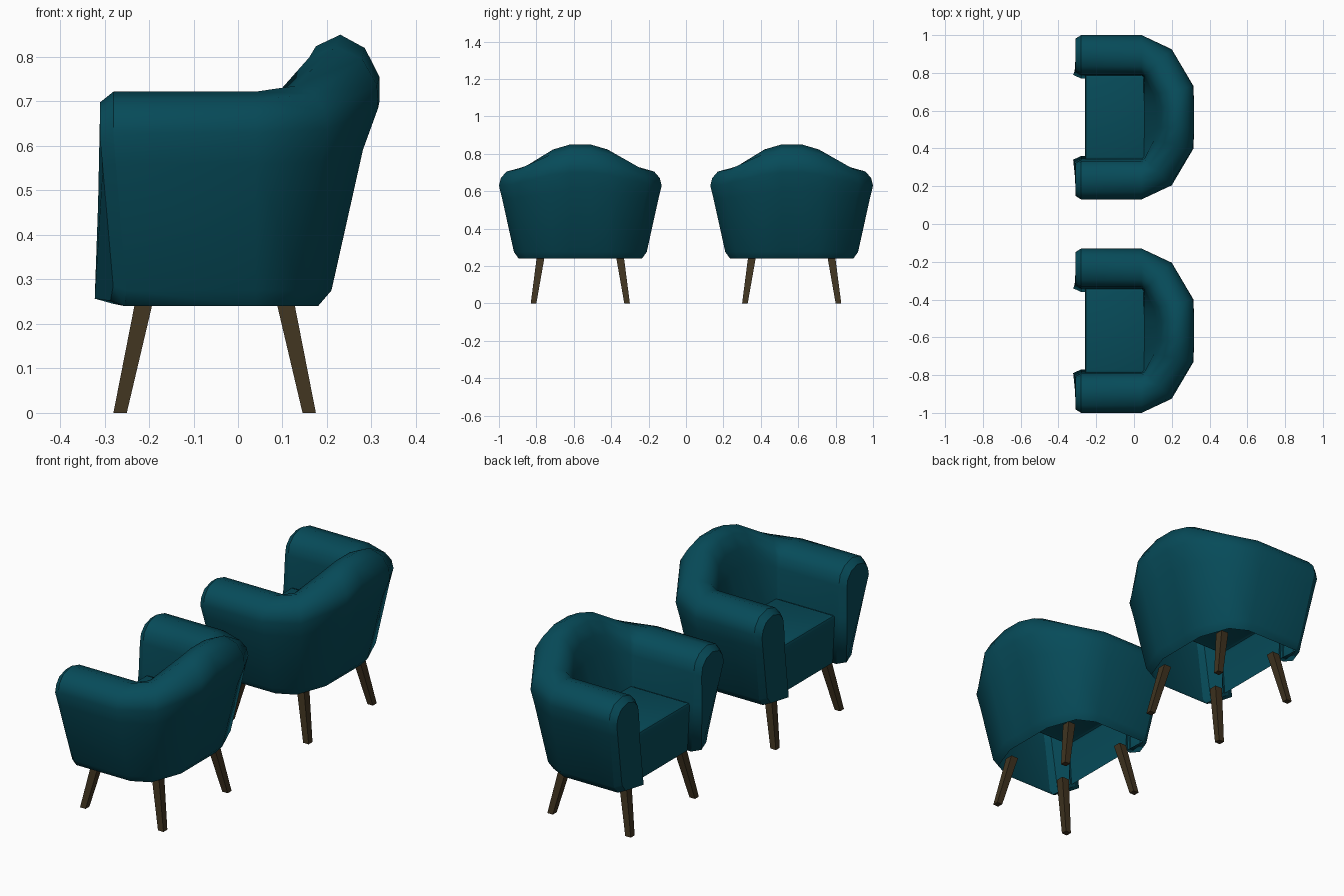
import bpy, bmesh, math
from mathutils import Vector

if "Cube" in bpy.data.objects:
    bpy.data.objects.remove(bpy.data.objects["Cube"])


def material(name, rgb):
    m = bpy.data.materials.new(name)
    m.diffuse_color = (*rgb, 1)
    m.use_nodes = True
    m.node_tree.nodes["Principled BSDF"].inputs["Base Color"].default_value = m.diffuse_color
    return m


TEAL = material("teal fabric", (0.002, 0.070, 0.100))
WOOD = material("dark wood", (0.050, 0.033, 0.014))


def finish(bm, name, mat, angle=None):
    for f in bm.faces:
        f.smooth = True
    if angle:
        for e in bm.edges:
            if len(e.link_faces) == 2 and e.calc_face_angle(0) > math.radians(angle):
                e.smooth = False
    me = bpy.data.meshes.new(name)
    bm.to_mesh(me)
    bm.free()
    me.materials.append(mat)
    ob = bpy.data.objects.new(name, me)
    bpy.context.collection.objects.link(ob)
    return ob


# Cross-sections (outward distance, height): arm and back of the tub shell
ARM = [(.33, .24), (.355, .275), (.418, .56), (.435, .63), (.425, .67), (.395, .705),
       (.33, .722), (.27, .705), (.235, .67), (.225, .62), (.222, .47), (.205, .245)]
BACK = [(.18, .24), (.21, .275), (.28, .60), (.318, .70), (.318, .755), (.285, .82),
        (.23, .85), (.175, .824), (.145, .76), (.12, .68), (.052, .465), (.05, .25)]

# Stations along half the U: inner plan point, outer plan point, arm-to-back blend
STATIONS = [((-.25, .222), (-.25, .435), 0),
            ((.04, .222), (.04, .435), 0),
            ((.05, .212), (.20, .36), .1),
            ((.05, .11), (.315, .165), .79),
            ((.05, .05), (.318, .055), 1)]


def half_rings():
    panel, rim = [], []
    # Arm front: bevelled panel whose lower outer side leans back
    for y, z in ARM:
        k = min(max((.6 - z) / .35, 0), 1)
        u = max((y - .222) / .213, 0)
        yc = .33 - .055 * k
        panel.append(Vector((-.31 + k * (-.012 + .07 * u),
                             yc + (y - yc) * (.82 - .1 * k),
                             .48 + (z - .48) * (.9 if z > .48 else .95))))
        rim.append(Vector((-.28 + k * .05 * u, y, z)))
    rings = [panel, rim]
    for inner, outer, t in STATIONS:
        i, o = Vector(inner), Vector(outer)
        ring = []
        for (a, za), (b, zb) in zip(ARM, BACK):
            u = (a - .222) / .213 * (1 - t) + (b - .05) / .268 * t
            p = i + (o - i) * u
            ring.append(Vector((p.x, p.y, za + (zb - za) * t)))
        rings.append(ring)
    return rings


def shell(name):
    half = half_rings()
    rings = half + [[Vector((p.x, -p.y, p.z)) for p in r] for r in reversed(half)]
    bm = bmesh.new()
    vs = [[bm.verts.new(p) for p in r] for r in rings]
    n, last = len(ARM), len(rings) - 1
    hidden = []
    for j in range(last):
        r0, r1 = vs[j], vs[j + 1]
        for k in range(n):
            f = bm.faces.new((r0[k], r0[(k + 1) % n], r1[(k + 1) % n], r1[k]))
            # Underside is open behind the arm fronts
            if k >= n - 2 and 2 <= j < last - 2:
                hidden.append(f)
    bm.faces.new(vs[0])
    bm.faces.new(vs[-1])
    bmesh.ops.recalc_face_normals(bm, faces=bm.faces[:])
    bmesh.ops.delete(bm, geom=hidden, context='FACES_ONLY')
    # Piping creases round the arm fronts
    for r in (vs[0], vs[1], vs[-2], vs[-1]):
        for k in range(n):
            e = bm.edges.get((r[k], r[(k + 1) % n]))
            if e:
                e.smooth = False
    return finish(bm, name, TEAL)


def prism(bottom, top, sb, st, name, mat, bevel=0):
    """Four-sided block from a bottom rectangle to a top rectangle."""
    bm = bmesh.new()
    bmesh.ops.create_cube(bm, size=1)
    for v in bm.verts:
        c, s = (Vector(top), st) if v.co.z > 0 else (Vector(bottom), sb)
        v.co = c + Vector((v.co.x * s[0], v.co.y * s[1], 0))
    if bevel:
        edges = [e for e in bm.edges if all(v.co.z > .3 for v in e.verts)]
        bmesh.ops.bevel(bm, geom=edges, offset=bevel, segments=2,
                        profile=.5, affect='EDGES')
    bmesh.ops.recalc_face_normals(bm, faces=bm.faces[:])
    if bevel:
        # Seat is an open cover: keep only its top and front
        gone = [f for f in bm.faces if f.normal.z < -.9 or f.normal.x > .9
                or abs(f.normal.y) > .9]
        bmesh.ops.delete(bm, geom=gone, context='FACES')
    return finish(bm, name, mat, 30)


# Two matching armchairs side by side, both facing -x
for label, cy in (("left", -.565), ("right", .565)):
    parts = [shell(label + "_tub_shell"),
             prism((-.09, 0, .245), (-.09, 0, .475), (.34, .45), (.34, .45),
                   label + "_seat", TEAL, .016)]
    # Splayed tapered legs
    for place, xb, xt in (("front", -.265, -.21), ("rear", .16, .105)):
        for side in (-1, 1):
            parts.append(prism((xb, side * .25, 0), (xt, side * .211, .255),
                               (.03, .03), (.04, .042),
                               f"{label}_{place}_leg", WOOD))
    for p in parts:
        p.location.y = cy
